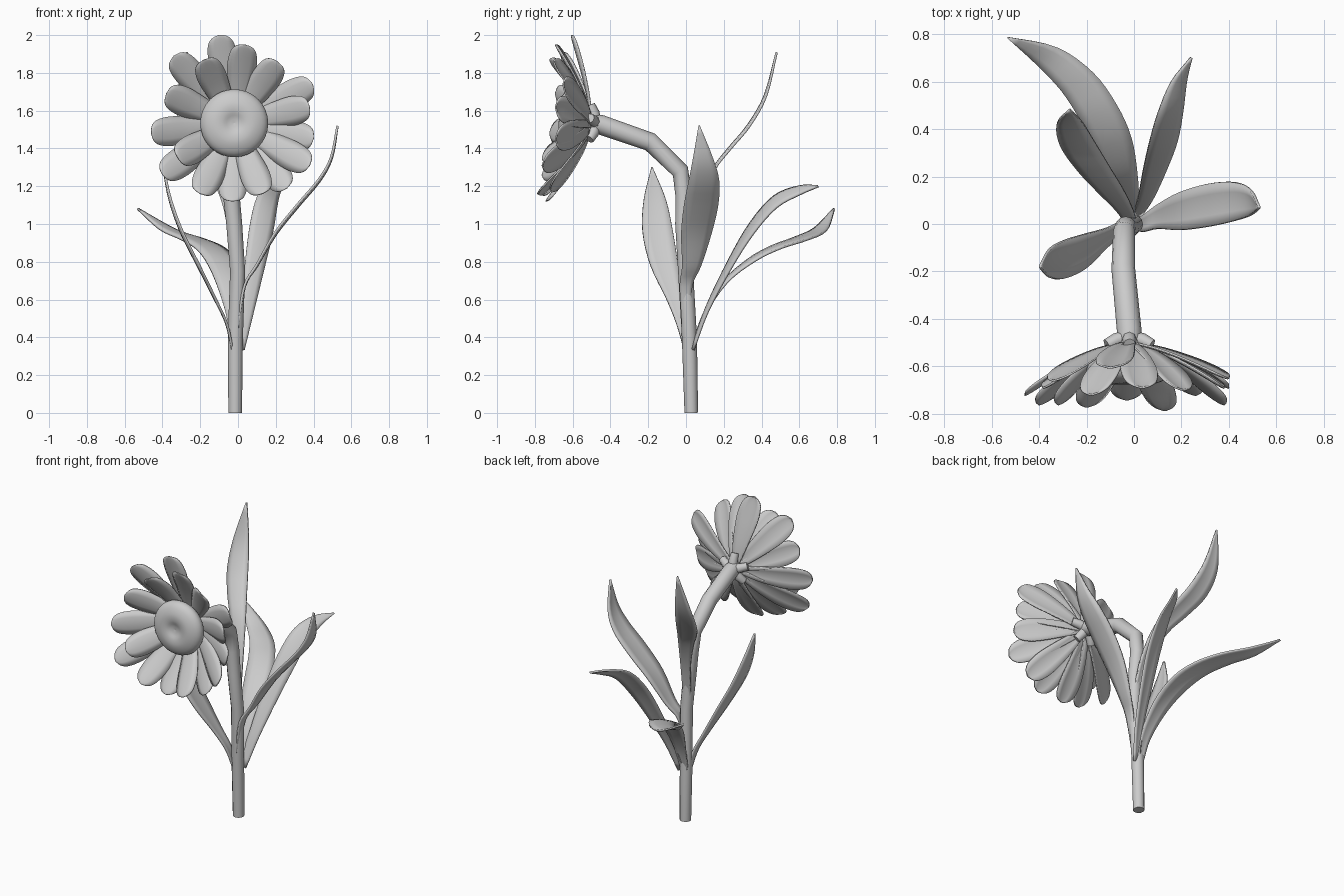
import bpy
import math
from mathutils import Vector

if "Cube" in bpy.data.objects:
    bpy.data.objects.remove(bpy.data.objects["Cube"])


def loft(name, rows, closed=False, caps=False):
    """Skin a list of equal-length point rows into a smooth mesh."""
    n = len(rows[0])
    verts = [tuple(p) for r in rows for p in r]
    faces = []
    for i in range(len(rows) - 1):
        for j in range(n if closed else n - 1):
            k = (j + 1) % n
            faces.append((i*n + j, i*n + k, (i+1)*n + k, (i+1)*n + j))
    if caps:
        faces.append(tuple(reversed(range(n))))
        faces.append(tuple(range((len(rows)-1)*n, len(rows)*n)))
    me = bpy.data.meshes.new(name)
    me.from_pydata(verts, [], faces)
    for p in me.polygons:
        p.use_smooth = len(p.vertices) == 4
    ob = bpy.data.objects.new(name, me)
    bpy.context.collection.objects.link(ob)
    return ob


def spline(pts, steps):
    """Catmull-Rom samples through points of any dimension."""
    pts = [Vector(p) for p in pts]
    pts = [2*pts[0] - pts[1]] + pts + [2*pts[-1] - pts[-2]]
    out = []
    for i in range(1, len(pts) - 2):
        a, b, c, d = pts[i-1:i+3]
        for s in range(steps):
            t = s / steps
            out.append(0.5*(2*b + (c-a)*t + (2*a-5*b+4*c-d)*t*t + (3*b-a-3*c+d)*t**3))
    return out + [pts[-2]]


def tube(name, pts, sides=12):
    """Round tube through (x, y, z, radius) points."""
    pos = [Vector(p[:3]) for p in pts]
    rows = []
    for i, p in enumerate(pos):
        t = (pos[min(i+1, len(pos)-1)] - pos[max(i-1, 0)]).normalized()
        u = t.cross(Vector((1, 0, 0)))
        if u.length < 0.2:
            u = t.cross(Vector((0, 1, 0)))
        u.normalize()
        v = t.cross(u)
        rows.append([p + pts[i][3]*(u*math.cos(a) + v*math.sin(a))
                     for a in (2*math.pi*k/sides for k in range(sides))])
    return loft(name, rows, True, True)


def blade(name, pts, d0, d1, fold=0.12, thick=.012, steps=4):
    """Leaf or petal: (x, y, z, half width) centre line, width direction d0 to d1."""
    s = spline(pts, steps)
    rows = []
    for i, q in enumerate(s):
        p, w = q.to_3d(), max(q[3], 0.002)
        t = (s[min(i+1, len(s)-1)] - s[max(i-1, 0)]).to_3d().normalized()
        d = Vector(d0).lerp(Vector(d1), i/(len(s)-1)).normalized()
        nrm = t.cross(d).normalized()
        rows.append([p + d*w*k + nrm*w*fold*(k*k - 0.4) for k in (-1, -.5, 0, .5, 1)])
    ob = loft(name, rows)
    mod = ob.modifiers.new("thickness", 'SOLIDIFY')
    mod.thickness = thick
    mod.offset = 0
    return ob


# Stem
tube("stem", [(-.015, .028, 0, .036), (-.014, .018, .4, .04), (-.002, -.002, .75, .04),
              (-.02, -.015, 1.0, .042), (-.035, -.012, 1.15, .044), (-.042, -.03, 1.28, .046),
              (-.045, -.19, 1.435, .05), (-.02, -.45, 1.525, .052), (-.02, -.52, 1.54, .05)])

# Leaves, with bases sunk in the stem
blade("right_leaf", [(.0, 0, .45, .02), (.035, .0, .67, .033), (.1, .03, .78, .05),
                     (.2, .055, .95, .08), (.32, .08, 1.1, .09), (.43, .095, 1.23, .08),
                     (.495, .09, 1.35, .052), (.527, .07, 1.52, .003)], (0, 1, 0), (0, 1, 0))
blade("left_leaf", [(-.03, .01, .33, .02), (-.06, -.02, .47, .03), (-.12, -.06, .6, .042),
                    (-.21, -.115, .78, .073), (-.3, -.15, .96, .08), (-.36, -.165, 1.13, .058),
                    (-.395, -.18, 1.3, .003)], (0, -1, 0), (0, -1, 0))
blade("back_long_leaf", [(-.015, .035, .34, .025), (-.02, .09, .51, .04), (-.05, .2, .69, .065),
                         (-.09, .34, .81, .082), (-.15, .47, .88, .083), (-.24, .6, .925, .077),
                         (-.37, .71, .975, .057), (-.53, .785, 1.08, .003)],
      (1, .0, .1), (.7, .6, -.1))
blade("back_right_leaf", [(.01, .035, .34, .025), (.05, .11, .55, .036), (.09, .23, .79, .055),
                          (.125, .345, .98, .066), (.155, .47, 1.12, .06), (.19, .6, 1.18, .038),
                          (.24, .7, 1.2, .003)], (1, .1, -.3), (.8, .1, -.6))
blade("back_tall_leaf", [(-.01, .0, .8, .025), (-.04, .06, 1.08, .035), (-.1, .14, 1.28, .055),
                         (-.17, .23, 1.4, .07), (-.235, .33, 1.52, .075), (-.27, .42, 1.68, .055),
                         (-.27, .48, 1.91, .003)], (1, .1, .1), (1, 0, 0))

# Petals: tip positions around the head
centre = Vector((-.02, -.5, 1.53))
axis = Vector((0, -1, .03)).normalized()
tips = [(-.1, -.605, 2.0), (.035, -.69, 1.95), (.21, -.7, 1.86), (-.18, -.72, 1.87),
        (-.34, -.66, 1.89), (-.38, -.69, 1.69), (-.46, -.72, 1.48), (-.32, -.76, 1.35),
        (-.4, -.76, 1.26), (-.2, -.77, 1.16), (-.03, -.74, 1.12), (.13, -.785, 1.16),
        (.26, -.72, 1.19), (.38, -.76, 1.31), (.4, -.69, 1.45), (.38, -.69, 1.62),
        (.395, -.65, 1.74)]
shape = [(.06, .024), (.3, .048), (.55, .068), (.75, .077), (.9, .067), (.97, .042), (1, .004)]
for i, tip in enumerate(tips):
    v = Vector(tip) - centre
    fwd = axis * v.dot(axis)
    rad = v - fwd
    side = axis.cross(rad).normalized()
    pts = [tuple(centre + rad*t + fwd*(t**1.4)) + (w,) for t, w in shape]
    blade(f"petal_{i+1}", pts, side, side, fold=-.2, thick=.008)

# Flower disc: turned profile with a dimple
prof = spline([(.03, .01), (.1, .03), (.163, .075), (.18, .115), (.16, .15), (.11, .172),
               (.065, .172), (.03, .16), (.001, .155)], 3)
ux = Vector((1, 0, 0))
uz = axis.cross(ux)
loft("flower_disc", [[centre + axis*h + r*(ux*math.cos(a) + uz*math.sin(a))
                      for a in (2*math.pi*k/32 for k in range(32))] for r, h in prof],
     True, True)

# Blunt sepals behind the head
for i in range(5):
    a = 2*math.pi*i/5 + .3
    d = ux*math.cos(a) + uz*math.sin(a)
    base = centre - axis*.02
    tube(f"sepal_{i+1}", [tuple(base + d*.01) + (.032,), tuple(base + d*.06 + axis*.01) + (.03,),
                          tuple(base + d*.1 + axis*.03) + (.026,)], 8)
